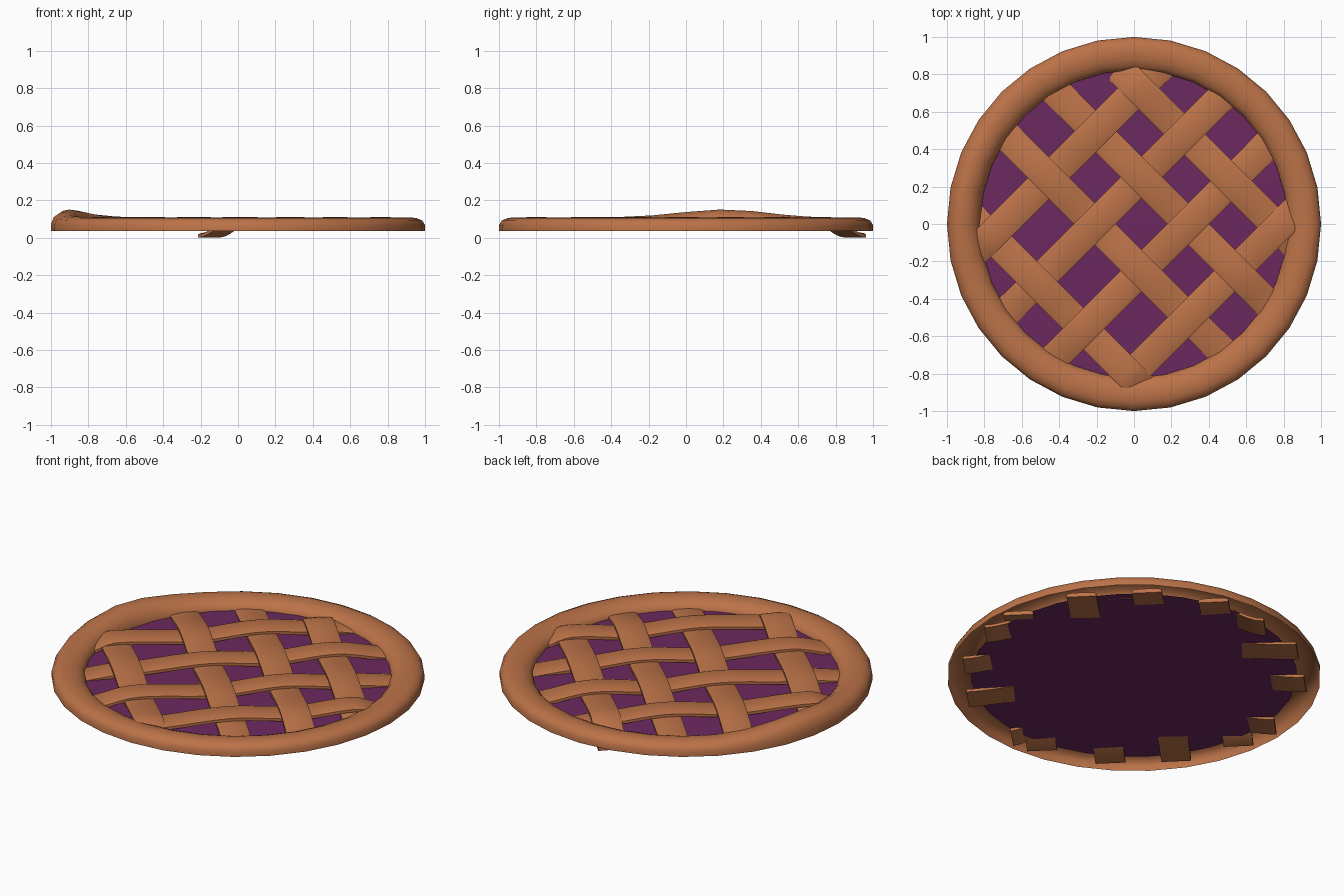
import bpy, bmesh, math

if "Cube" in bpy.data.objects:
    bpy.data.objects.remove(bpy.data.objects["Cube"])

R2 = math.sqrt(2)

def material(name, rgb):
    m = bpy.data.materials.new(name)
    m.diffuse_color = (*rgb, 1)
    m.use_nodes = True
    m.node_tree.nodes["Principled BSDF"].inputs["Base Color"].default_value = m.diffuse_color
    return m

CRUST = material("crust", (0.50, 0.17, 0.065))
FRUIT = material("fruit", (0.15, 0.022, 0.115))

def make(name, rows, mat, closed_rows=False, closed_cols=False, caps=False):
    """Skin a grid of points: rows of equal length."""
    bm = bmesh.new()
    g = [[bm.verts.new(p) for p in row] for row in rows]
    n, m = len(g), len(g[0])
    for i in range(n if closed_rows else n - 1):
        for j in range(m if closed_cols else m - 1):
            a, b = g[i], g[(i + 1) % n]
            k = (j + 1) % m
            bm.faces.new((a[j], b[j], b[k], a[k]))
    if caps:
        bm.faces.new(g[0])
        bm.faces.new(g[-1])
    bmesh.ops.recalc_face_normals(bm, faces=bm.faces)
    me = bpy.data.meshes.new(name)
    bm.to_mesh(me)
    bm.free()
    me.materials.append(mat)
    ob = bpy.data.objects.new(name, me)
    bpy.context.collection.objects.link(ob)
    bpy.ops.object.select_all(action='DESELECT')
    ob.select_set(True)
    bpy.context.view_layer.objects.active = ob
    bpy.ops.object.shade_smooth_by_angle(angle=math.radians(50))
    return ob

# Crust rim: open shell swept around, with one raised bump on the left
PROFILE = [(1.0, .037), (1.0, .068), (.985, .092), (.955, .105), (.92, .109),
           (.88, .104), (.845, .089), (.825, .068), (.822, .054)]
rows = []
for i in range(32):
    a = 2 * math.pi * i / 32
    off = (a - math.radians(167) + math.pi) % (2 * math.pi) - math.pi
    bump = 0.042 * math.exp(-(off / 0.36) ** 2)
    rows.append([(r * math.cos(a), r * math.sin(a),
                  z + bump * max(0, (z - .06) / .049)) for r, z in PROFILE])
make("crust_rim", rows, CRUST, closed_rows=True)

# Fruit filling: very shallow disc
rows = [[(r * math.cos(2 * math.pi * i / 32), r * math.sin(2 * math.pi * i / 32),
          .062 - .008 * (r / .875) ** 2) for r in (.001, .3, .6, .875)] for i in range(32)]
make("filling", rows, FRUIT, closed_rows=True)

# Lattice strips, woven over and under each other
S = [.75, .29, -.21, -.83]    # falling strips: x + y = const
T = [-.70, -.21, .29, .79]    # rising strips: x - y = const
HIGH, LOW, THICK, HALF = .112, .087, .025, .08
SECTION = [(-1, -1), (-1, -.35), (-.8, -.08), (0, 0), (.8, -.08), (1, -.35), (1, -1)]

def height(keys, t):
    for (t0, z0), (t1, z1) in zip(keys, keys[1:]):
        if t <= t1:
            f = (t - t0) / (t1 - t0)
            return z0 + (z1 - z0) * (1 - math.cos(math.pi * f)) / 2
    return keys[-1][1]

def strip(name, offset, crossings, rising, z_start=.06):
    p = offset / R2
    end = math.sqrt(.92 ** 2 - p * p)
    keys = sorted([(c / R2, HIGH if over else LOW) for c, over in crossings])
    keys = [(-end, z_start)] + keys + [(end, .06)]
    rows = []
    for i in range(37):
        t = -end + 2 * end * i / 36
        z = height(keys, t)
        row = []
        for w, h in SECTION:
            q = p + w * HALF
            # q runs across the strip, t along it
            u, v = (t, q) if rising else (q, t)     # u = (x+y)/r2, v = (x-y)/r2
            row.append(((u + v) / R2, (u - v) / R2, z + h * THICK))
        rows.append(row)
    make(name, rows, CRUST, closed_cols=True, caps=True)

for i, c in enumerate(S):
    strip(f"falling_strip_{i + 1}", c, [(d, (i + j) % 2 == 0) for j, d in enumerate(T)],
          False, .026 if i == 0 else .06)
for j, d in enumerate(T):
    strip(f"rising_strip_{j + 1}", d, [(c, (i + j) % 2 == 1) for i, c in enumerate(S)], True)
